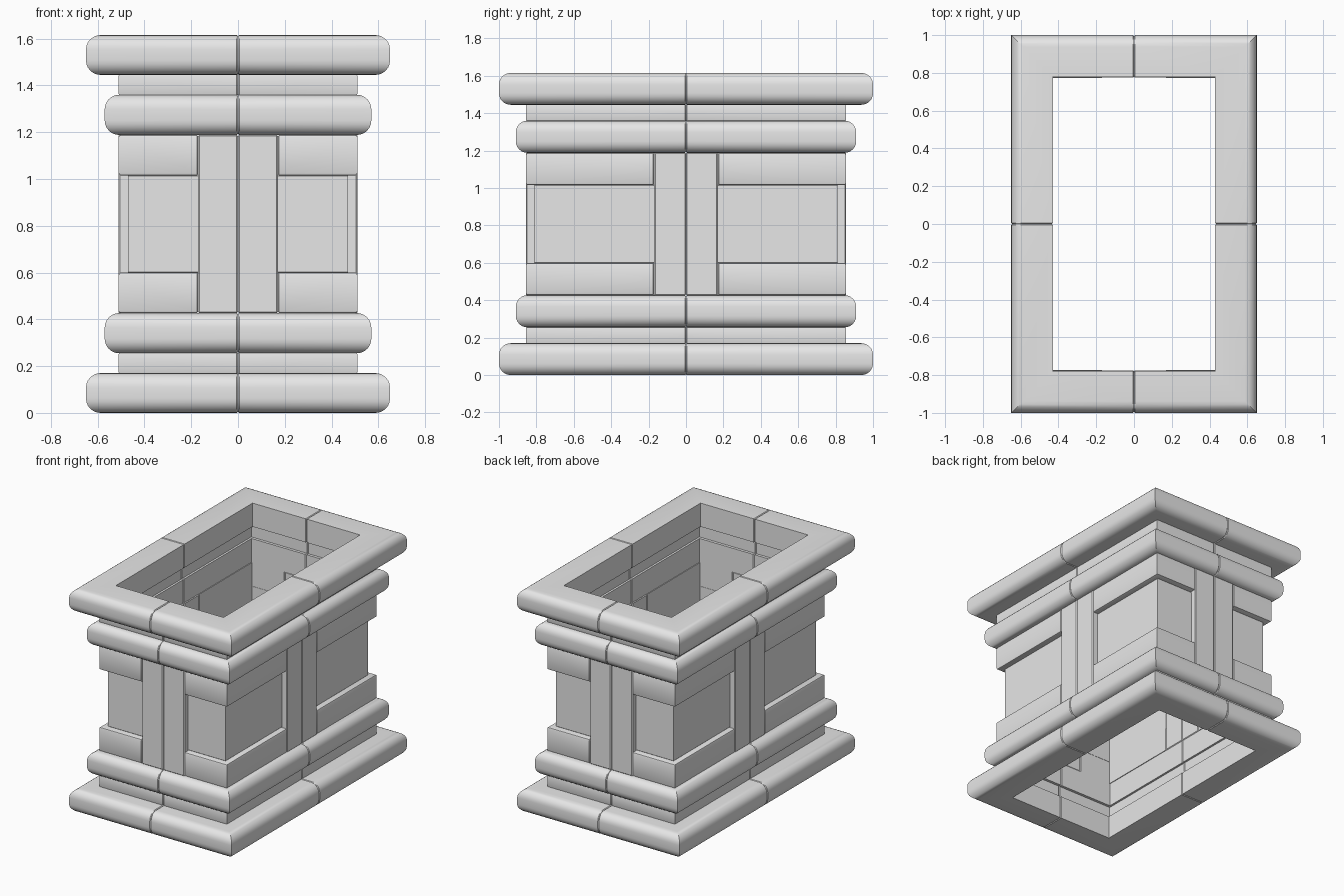
import bpy, bmesh
from math import sin, cos, pi

cube = bpy.data.objects.get("Cube")
if cube:
    bpy.data.objects.remove(cube, do_unlink=True)

stone = bpy.data.materials.new("grey_stone")
stone.use_nodes = True
GREY = (0.8, 0.8, 0.8, 1)
stone.diffuse_color = GREY
stone.node_tree.nodes["Principled BSDF"].inputs["Base Color"].default_value = GREY

HEIGHT = 1.615


def finish(name, bm):
    """Turn one quarter into an object mirrored to all four corners."""
    bmesh.ops.recalc_face_normals(bm, faces=bm.faces)
    mesh = bpy.data.meshes.new(name)
    bm.to_mesh(mesh)
    bm.free()
    mesh.materials.append(stone)
    ob = bpy.data.objects.new(name, mesh)
    bpy.context.collection.objects.link(ob)
    bpy.ops.object.select_all(action='DESELECT')
    ob.select_set(True)
    bpy.context.view_layer.objects.active = ob
    bpy.ops.object.shade_smooth_by_angle(angle=pi / 6)
    mirror = ob.modifiers.new("four_corners", 'MIRROR')
    mirror.use_axis = (True, True, False)
    mirror.use_mirror_merge = False
    return ob


def rounded_profile(thick, z0, z1, r, steps):
    """Closed section as (inward offset, z), rounded on the outer edges."""
    pts = [(thick, z0)]
    for zc, a0 in ((z0 + r, -pi / 2), (z1 - r, 0)):
        for i in range(steps + 1):
            a = a0 + pi / 2 * i / steps
            pts.append((r - r * cos(a), zc + r * sin(a)))
    return pts + [(thick, z1)]


def corner_piece(name, x, y, thick, z0, z1, r, steps=5, start=0.0):
    """Sweep a section round one mitred corner, with chamfered ends."""
    prof = rounded_profile(thick, z0, z1, r, steps)
    c, e = 0.005, start + 0.0005
    small = [(min(max(o + c, c), thick - c), min(max(z, z0 + c), z1 - c)) for o, z in prof]
    bm = bmesh.new()
    rows = [
        [bm.verts.new((e, y - o, z)) for o, z in small],
        [bm.verts.new((e + c, y - o, z)) for o, z in prof],
        [bm.verts.new((x - o, y - o, z)) for o, z in prof],
        [bm.verts.new((x - o, e + c, z)) for o, z in prof],
        [bm.verts.new((x - o, e, z)) for o, z in small],
    ]
    n = len(prof)
    for a, b in zip(rows, rows[1:]):
        for i in range(n):
            j = (i + 1) % n
            bm.faces.new((a[i], a[j], b[j], b[i]))
    bm.faces.new(rows[0])
    bm.faces.new(rows[-1])
    return finish(name, bm)


def post(name, lo, hi):
    """Bevelled half post beside a centre seam."""
    bm = bmesh.new()
    bmesh.ops.create_cube(bm, size=1)
    for v in bm.verts:
        v.co = [lo[k] if v.co[k] < 0 else hi[k] for k in range(3)]
    bmesh.ops.bevel(bm, geom=bm.edges[:], offset=0.006, segments=1, affect='EDGES')
    return finish(name, bm)


# Mouldings, repeated upside down at the top
mouldings = [
    ("outer_moulding", 0.65, 1.0, 0.22, 0.0, 0.17, 0.062, 6),
    ("neck", 0.51, 0.855, 0.06, 0.165, 0.26, 0.008, 2),
    ("inner_moulding", 0.57, 0.91, 0.135, 0.255, 0.427, 0.062, 6),
    ("panel_rail", 0.51, 0.855, 0.08, 0.427, 0.6, 0.01, 2),
]
for name, x, y, t, z0, z1, r, steps in mouldings:
    start = 0.17 if name == "panel_rail" else 0
    corner_piece("lower_" + name, x, y, t, z0, z1, r, steps, start)
    corner_piece("upper_" + name, x, y, t, HEIGHT - z1, HEIGHT - z0, r, steps, start)

# Recessed corner panels and the posts between them
corner_piece("recessed_panel", 0.47, 0.813, 0.04, 0.598, HEIGHT - 0.598, 0.004, 1, 0.165)
post("end_post", (0.0005, 0.775, 0.425), (0.17, 0.856, HEIGHT - 0.425))
post("side_post", (0.43, 0.0005, 0.425), (0.511, 0.17, HEIGHT - 0.425))
